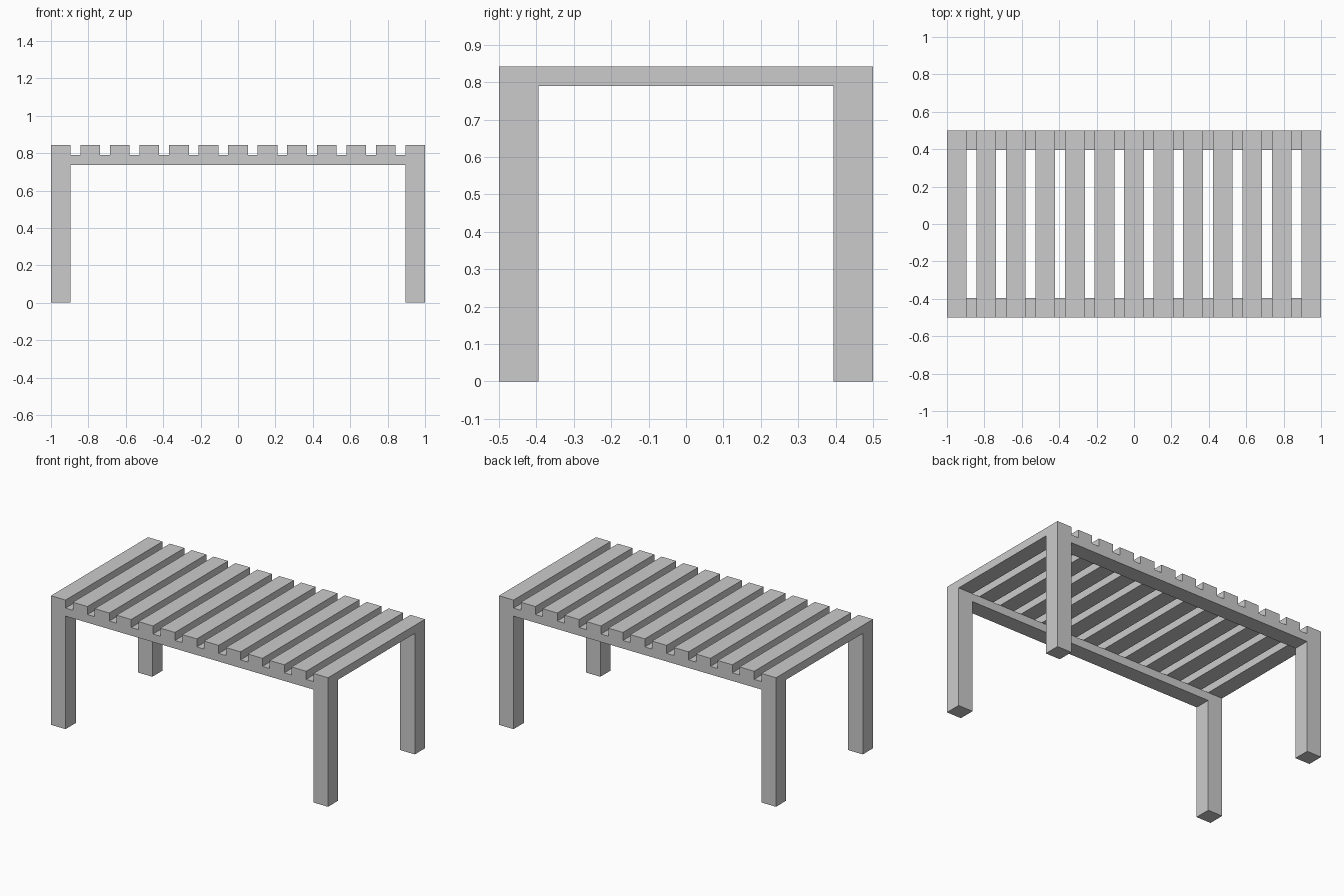
import bpy

if "Cube" in bpy.data.objects:
    bpy.data.objects.remove(bpy.data.objects["Cube"])

U = 2 / 38                      # module: half a slat width
L, W, H = 38 * U, 19 * U, 16 * U
T = 2 * U                       # timber width


def box(name, lo, hi):
    bpy.ops.mesh.primitive_cube_add(size=1, location=[(a + b) / 2 for a, b in zip(lo, hi)])
    ob = bpy.context.object
    ob.name = name
    ob.scale = [b - a for a, b in zip(lo, hi)]
    bpy.ops.object.transform_apply(location=False, rotation=False, scale=True)
    return ob


# Top slats, evenly spaced with one-module gaps
SLATS = 13
for i in range(SLATS):
    x = -L / 2 + i * (L - T) / (SLATS - 1)
    box(f"slat_{i + 1}", (x, -W / 2, H - U), (x + T, W / 2, H))

# Long rails and corner legs, front and back
for side, y in (("front", -W / 2), ("back", W / 2 - T)):
    box(f"{side}_rail", (-L / 2 + T, y, H - 2 * U), (L / 2 - T, y + T, H - U))
    for end, x in (("left", -L / 2), ("right", L / 2 - T)):
        box(f"{side}_{end}_leg", (x, y, 0), (x + T, y + T, H - U))
